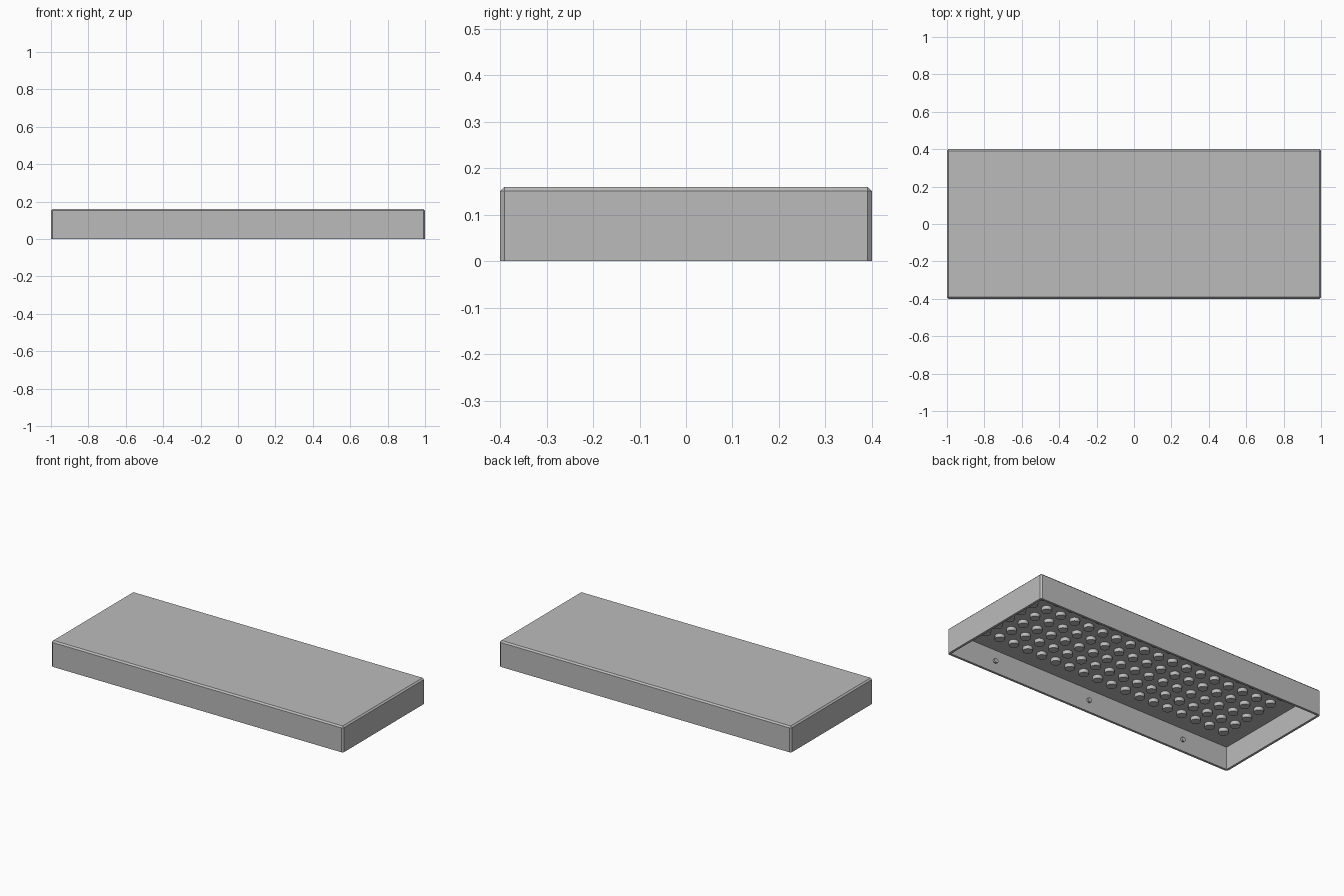
import bpy
import bmesh
from math import pi
from mathutils import Matrix, Vector

LENGTH, DEPTH, HEIGHT = 2.0, 0.8, 0.16
WALL, CEILING, CHAMFER = 0.02, 0.14, 0.009
PITCH = 0.1

cube = bpy.data.objects.get("Cube")
if cube:
    bpy.data.objects.remove(cube, do_unlink=True)

grey = bpy.data.materials.new("plain_grey")
grey.use_nodes = True
grey.diffuse_color = (0.5, 0.5, 0.5, 1)
grey.node_tree.nodes["Principled BSDF"].inputs["Base Color"].default_value = grey.diffuse_color


def finish(bm, name):
    """Turn a bmesh into a grey object."""
    bmesh.ops.recalc_face_normals(bm, faces=bm.faces)
    mesh = bpy.data.meshes.new(name)
    bm.to_mesh(mesh)
    bm.free()
    mesh.materials.append(grey)
    obj = bpy.data.objects.new(name, mesh)
    bpy.context.collection.objects.link(obj)
    return obj


def add_cylinder(bm, centre, radius, height, sides, turn=Matrix()):
    bmesh.ops.create_cone(bm, cap_ends=True, segments=sides, radius1=radius, radius2=radius,
                          depth=height, matrix=Matrix.Translation(centre) @ turn)


# Tray shell: a box hollowed from below, chamfered on its outer edges
bm = bmesh.new()
bmesh.ops.create_cube(bm, size=1, matrix=Matrix.Translation((0, 0, HEIGHT / 2))
                      @ Matrix.Diagonal((LENGTH, DEPTH, HEIGHT, 1)))
outer = [e for e in bm.edges if max(v.co.z for v in e.verts) > HEIGHT / 2]
bottom = min(bm.faces, key=lambda f: f.calc_center_median().z)
bmesh.ops.inset_individual(bm, faces=[bottom], thickness=WALL)
cavity = bmesh.ops.extrude_discrete_faces(bm, faces=[bottom])["faces"][0]
bmesh.ops.translate(bm, verts=cavity.verts, vec=Vector((0, 0, CEILING)))
bmesh.ops.bevel(bm, geom=outer, offset=CHAMFER, segments=1, affect="EDGES")
finish(bm, "tray_shell")

# Grid of short round studs under the top panel
bm = bmesh.new()
for i in range(18):
    for j in range(6):
        spot = Vector(((i - 8.5) * PITCH, (j - 2.5) * PITCH, CEILING - 0.01))
        add_cylinder(bm, spot, 0.028, 0.024, 16)
studs = finish(bm, "underside_studs")

# Small bolt heads along the inside of the long walls
bm = bmesh.new()
for side in (-1, 1):
    for x in (-0.67, 0, 0.67):
        spot = Vector((x, side * (DEPTH / 2 - WALL), 0.07))
        add_cylinder(bm, spot, 0.014, 0.012, 12, Matrix.Rotation(pi / 2, 4, "X"))
bolts = finish(bm, "wall_bolts")

# Round the sides of the cylinders and keep their rims sharp
for obj in (studs, bolts):
    bpy.ops.object.select_all(action="DESELECT")
    obj.select_set(True)
    bpy.context.view_layer.objects.active = obj
    bpy.ops.object.shade_smooth_by_angle()
